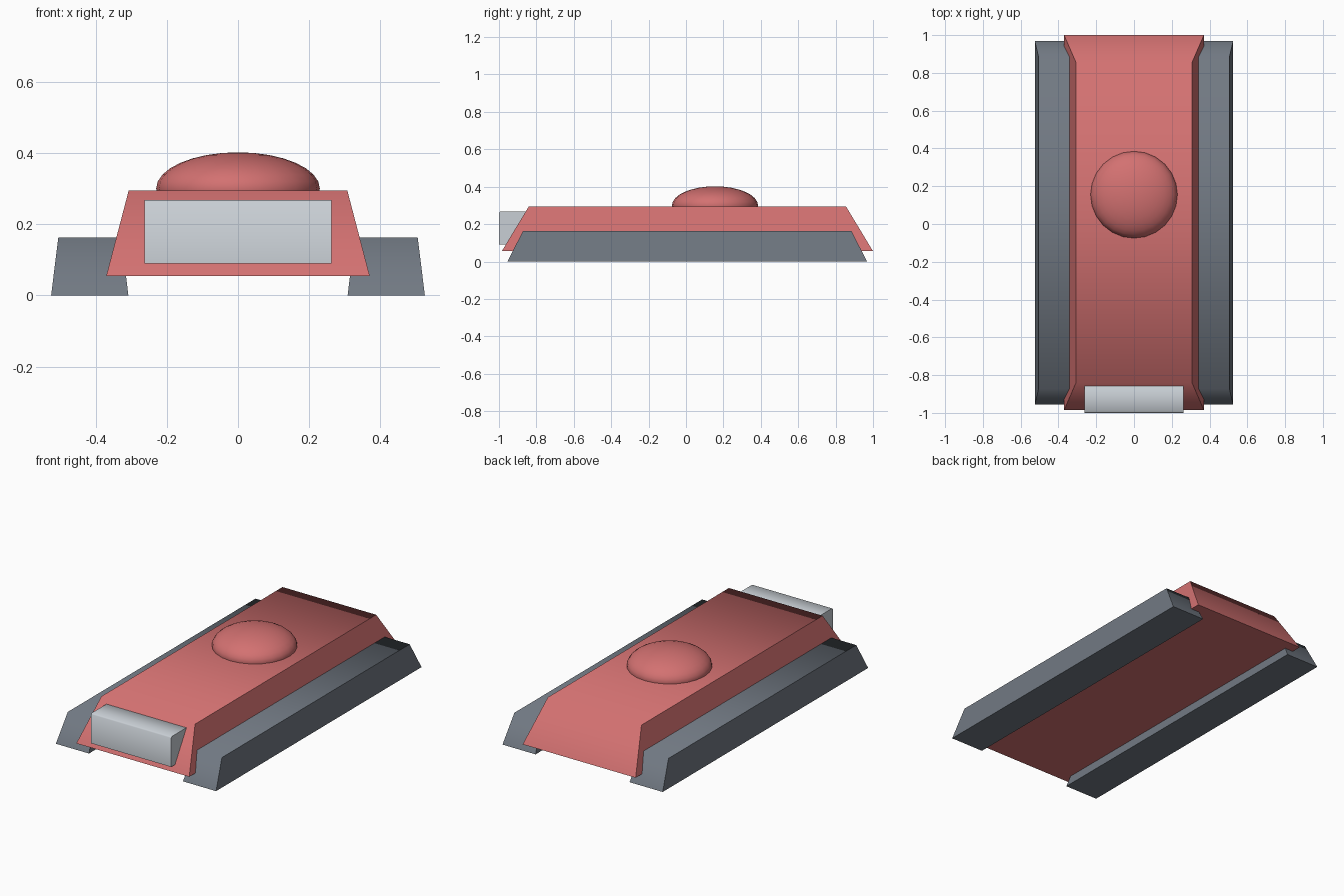
import bpy, bmesh
from math import radians

cube = bpy.data.objects.get("Cube")
if cube:
    bpy.data.objects.remove(cube, do_unlink=True)


def material(name, rgb):
    m = bpy.data.materials.new(name)
    m.use_nodes = True
    m.diffuse_color = (*rgb, 1)
    m.node_tree.nodes["Principled BSDF"].inputs["Base Color"].default_value = (*rgb, 1)
    return m


red = material("soft_red", (0.65, 0.165, 0.165))
slate = material("slate_grey", (0.165, 0.19, 0.225))
silver = material("light_silver", (0.58, 0.62, 0.66))


def finish(obj, mat, angle):
    obj.data.materials.append(mat)
    bpy.ops.object.select_all(action='DESELECT')
    obj.select_set(True)
    bpy.context.view_layer.objects.active = obj
    bpy.ops.object.shade_smooth_by_angle(angle=radians(angle))


def frustum(name, bottom, top, mat, bevel=0):
    """Tapered box; bottom and top are (x0, x1, y0, y1, z)."""
    bm = bmesh.new()
    rings = []
    for x0, x1, y0, y1, z in (bottom, top):
        rings.append([bm.verts.new((x, y, z))
                      for x, y in ((x0, y0), (x1, y0), (x1, y1), (x0, y1))])
    low, high = rings
    bm.faces.new(low[::-1])
    bm.faces.new(high)
    for i in range(4):
        j = (i + 1) % 4
        bm.faces.new((low[i], low[j], high[j], high[i]))
    if bevel:
        # Chamfer only the two upper edges running across the part
        edges = [e for e in bm.edges if all(v in high for v in e.verts)
                 and abs(e.verts[0].co.x - e.verts[1].co.x) > 0.01]
        bmesh.ops.bevel(bm, geom=edges, offset=bevel, segments=1, affect='EDGES')
    mesh = bpy.data.meshes.new(name)
    bm.to_mesh(mesh)
    bm.free()
    obj = bpy.data.objects.new(name, mesh)
    bpy.context.collection.objects.link(obj)
    finish(obj, mat, 68)
    return obj


# Hull: wedge-ended body
frustum("hull", (-0.37, 0.37, -0.985, 1.0, 0.055),
        (-0.307, 0.307, -0.84, 0.855, 0.295), red)

# Tracks on both sides
for name, side in (("left_track", 1), ("right_track", -1)):
    bx = sorted((side * 0.308, side * 0.525))
    tx = sorted((side * 0.328, side * 0.505))
    frustum(name, (*bx, -0.955, 0.968, 0), (*tx, -0.872, 0.885, 0.162), slate)

# Front box set into the sloping nose
frustum("front_box", (-0.262, 0.262, -1.0, -0.85, 0.09),
        (-0.262, 0.262, -1.0, -0.85, 0.268), silver, bevel=0.007)

# Flattened dome on the deck
bpy.ops.mesh.primitive_uv_sphere_add(segments=24, ring_count=16, radius=1,
                                     location=(0, 0.155, 0.3))
dome = bpy.context.object
dome.name = "dome"
dome.scale = (0.23, 0.23, 0.102)
bpy.ops.object.transform_apply(location=False, rotation=False, scale=True)
finish(dome, red, 68)
